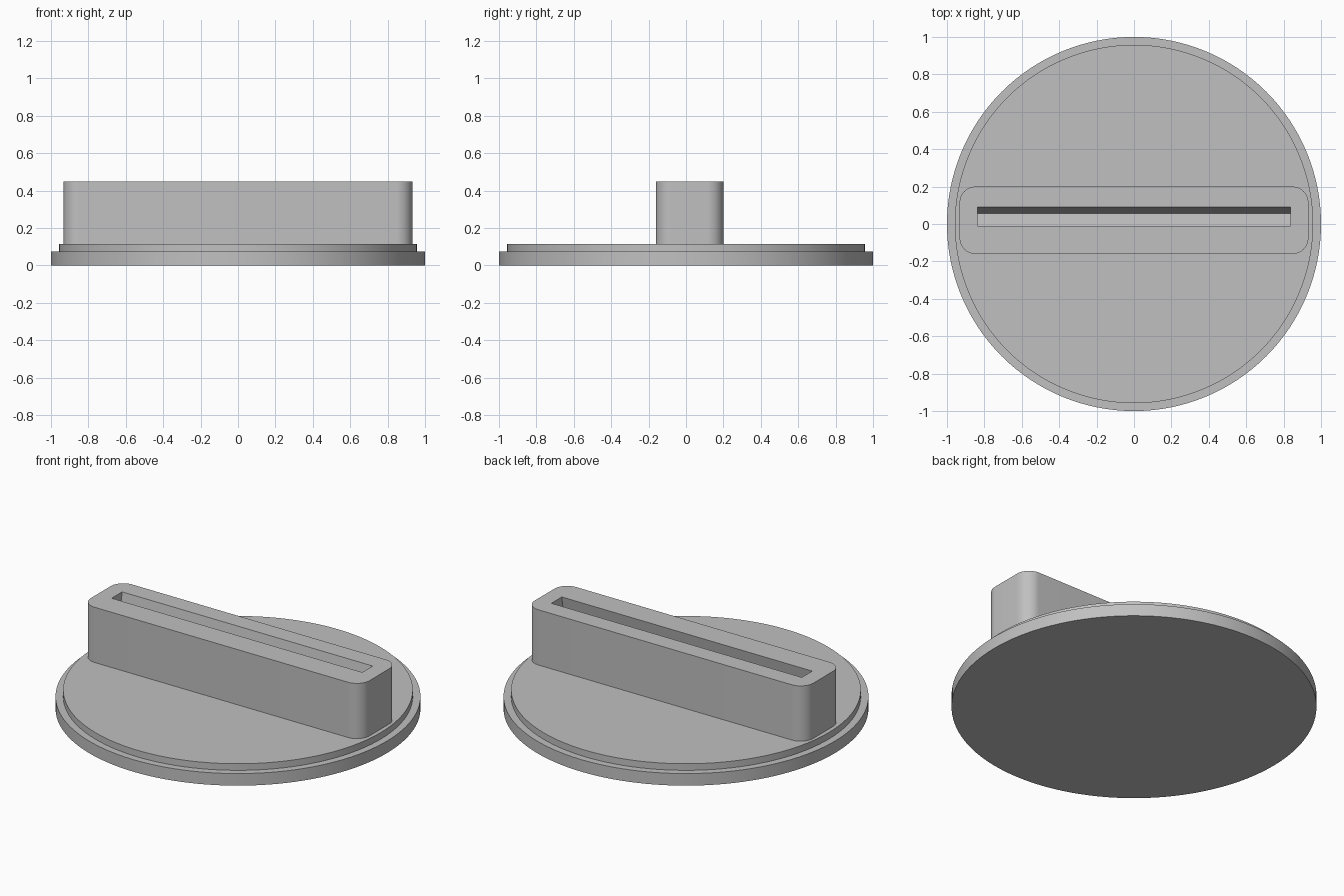
import bpy
import bmesh
import math
from mathutils import Vector

if "Cube" in bpy.data.objects:
    bpy.data.objects.remove(bpy.data.objects["Cube"], do_unlink=True)

GREY = (0.53, 0.53, 0.53, 1)
grey = bpy.data.materials.new("plain_grey")
grey.use_nodes = True
grey.diffuse_color = GREY
grey.node_tree.nodes["Principled BSDF"].inputs["Base Color"].default_value = GREY


def make_object(name, bm):
    bmesh.ops.recalc_face_normals(bm, faces=bm.faces)
    mesh = bpy.data.meshes.new(name)
    bm.to_mesh(mesh)
    bm.free()
    mesh.materials.append(grey)
    obj = bpy.data.objects.new(name, mesh)
    bpy.context.collection.objects.link(obj)
    return obj


def select_only(obj):
    bpy.ops.object.select_all(action="DESELECT")
    obj.select_set(True)
    bpy.context.view_layer.objects.active = obj


def smooth(obj):
    select_only(obj)
    bpy.ops.object.shade_smooth_by_angle(angle=math.radians(30))


# Round stepped base, turned from a profile
bm = bmesh.new()
profile = [(0, 0), (1, 0), (1, 0.073), (0.958, 0.073), (0.958, 0.113), (0, 0.113)]
verts = [bm.verts.new((r, 0, z)) for r, z in profile]
edges = [bm.edges.new(pair) for pair in zip(verts, verts[1:])]
bmesh.ops.spin(bm, geom=verts + edges, cent=(0, 0, 0), axis=(0, 0, 1),
               angle=math.tau, steps=128, use_merge=True)
bmesh.ops.remove_doubles(bm, verts=bm.verts, dist=0.0001)
smooth(make_object("stepped_base", bm))

# Upright holder block with rounded vertical corners
TOP, BOTTOM = 0.447, 0.113
bm = bmesh.new()
bmesh.ops.create_cube(bm, size=1)
bmesh.ops.scale(bm, vec=(1.865, 0.36, TOP - BOTTOM), verts=bm.verts)
bmesh.ops.translate(bm, vec=(0, 0.02, (TOP + BOTTOM) / 2), verts=bm.verts)
upright = [e for e in bm.edges if abs(e.verts[0].co.z - e.verts[1].co.z) > 0.1]
bmesh.ops.bevel(bm, geom=upright, offset=0.085, segments=12, profile=0.5,
                affect="EDGES")
holder = make_object("holder_block", bm)

# Slot cutter, leaning backwards, with its floor square to its walls
tilt = math.radians(10)
along = Vector((0, math.sin(tilt), math.cos(tilt)))
across = Vector((0, -math.cos(tilt), math.sin(tilt)))
back_low = Vector((-0.838, 0.09, TOP)) - along * 0.2
front_low = back_low + across * 0.0985
bm = bmesh.new()
rim = [back_low, front_low, front_low + along * 0.4, back_low + along * 0.4]
side = bm.faces.new([bm.verts.new(p) for p in rim])
swept = bmesh.ops.extrude_face_region(bm, geom=[side])["geom"]
bmesh.ops.translate(bm, vec=(1.676, 0, 0),
                    verts=[v for v in swept if isinstance(v, bmesh.types.BMVert)])
cutter = make_object("slot_cutter", bm)
cutter.hide_render = True

cut = holder.modifiers.new("slot", "BOOLEAN")
cut.operation = "DIFFERENCE"
cut.solver = "EXACT"
cut.object = cutter
select_only(holder)
bpy.ops.object.modifier_apply(modifier=cut.name)
bpy.data.objects.remove(cutter, do_unlink=True)
smooth(holder)
